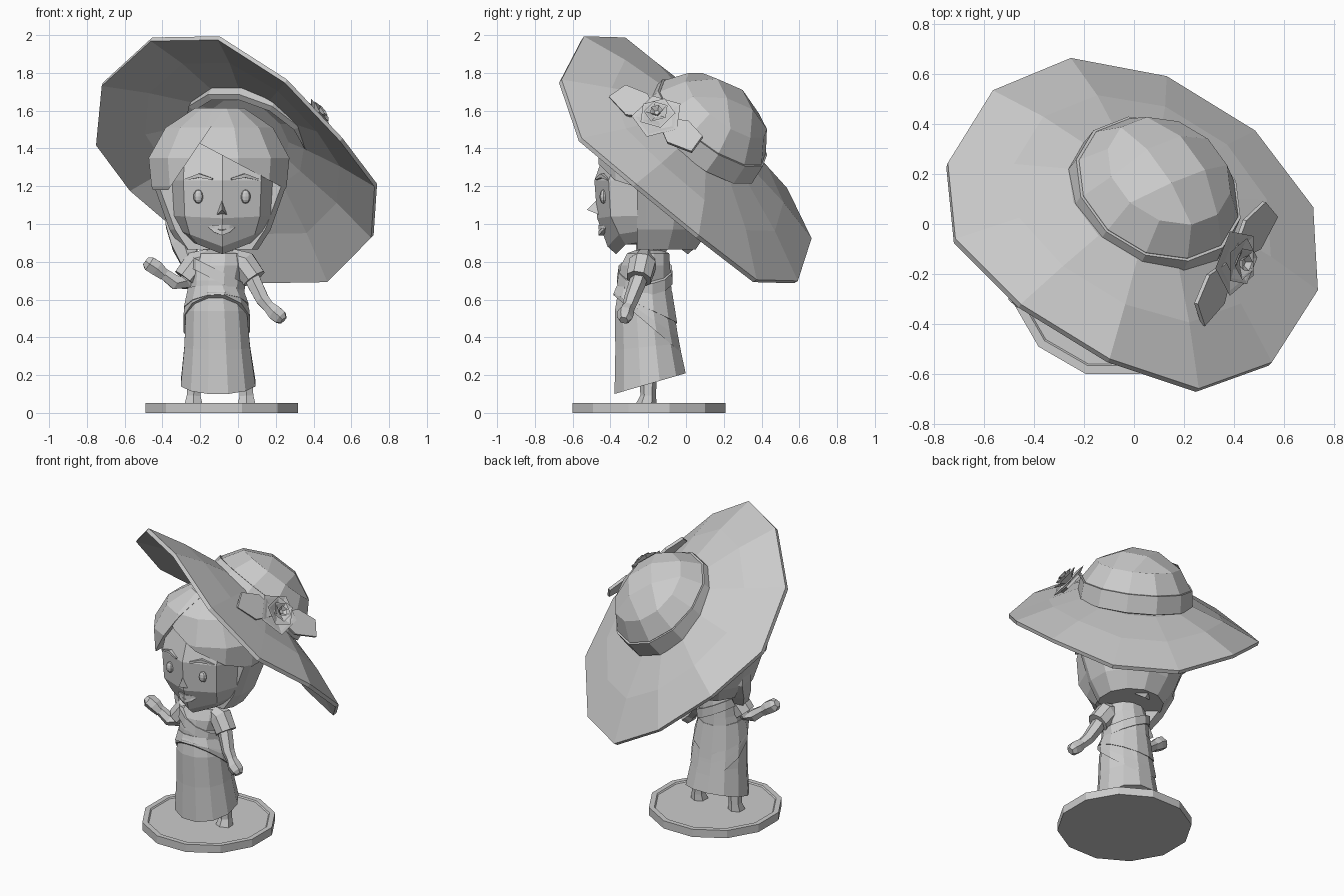
import bpy, bmesh, math
from mathutils import Vector as V

if "Cube" in bpy.data.objects:
    bpy.data.objects.remove(bpy.data.objects["Cube"])

mat = bpy.data.materials.new("light_grey")
mat.diffuse_color = (0.6, 0.6, 0.6, 1)
mat.use_nodes = True
mat.node_tree.nodes["Principled BSDF"].inputs["Base Color"].default_value = mat.diffuse_color
X, Y, Z = V((1, 0, 0)), V((0, 1, 0)), V((0, 0, 1))


def finish(name, bm):
    bmesh.ops.recalc_face_normals(bm, faces=bm.faces)
    me = bpy.data.meshes.new(name)
    bm.to_mesh(me)
    bm.free()
    me.materials.append(mat)
    ob = bpy.data.objects.new(name, me)
    bpy.context.collection.objects.link(ob)
    return ob


def ring(c, a, b, ra, rb, n, phase=0.5):
    """Points of an ellipse around c in the plane of a and b."""
    ang = [(i + phase) * math.tau / n for i in range(n)]
    return [V(c) + a * ra * math.cos(t) + b * rb * math.sin(t) for t in ang]


def loft_bm(rings, cap=True, closed=False):
    bm = bmesh.new()
    vs = [[bm.verts.new(p) for p in r] for r in rings]
    n = len(vs[0])
    pairs = list(zip(vs, vs[1:])) + ([(vs[-1], vs[0])] if closed else [])
    for r, s in pairs:
        for i in range(n):
            bm.faces.new((r[i], r[(i + 1) % n], s[(i + 1) % n], s[i]))
    if cap and not closed:
        bm.faces.new(vs[0])
        bm.faces.new(vs[-1])
    return bm


def loft(name, rings, cap=True, closed=False):
    return finish(name, loft_bm(rings, cap, closed))


def tube(name, pts, radii, n=6, flat=1.0):
    """Limb-like loft along a path."""
    pts = [V(p) for p in pts]
    rings = []
    for i, p in enumerate(pts):
        d = (pts[min(i + 1, len(pts) - 1)] - pts[max(i - 1, 0)]).normalized()
        a = d.cross(Y).normalized()
        rings.append(ring(p, a, a.cross(d), radii[i], radii[i] * flat, n))
    return loft(name, rings)


def body(name, rows, n=12, closed=False):
    """Rows of z, cx, cy, rx, ry, tilt along y, tilt along x."""
    rings = []
    for z, cx, cy, rx, ry, ty, tx in rows:
        r = ring((cx, cy, z), X, Y, rx, ry, n)
        rings.append([p + Z * (ty * (p.y - cy) + tx * (p.x - cx)) for p in r])
    return loft(name, rings, closed=closed)


# Round base with a raised rim
loft("base", [ring((-.086, -.195, z), X, Y, r, r, 12)
              for r, z in ((.419, 0), (.419, .053), (.385, .053), (.378, .045))])

# Legs and feet
for s, x in (("right", -.235), ("left", .045)):
    tube("leg_" + s, [(x, -.21, .04), (x, -.2, .09), (x * .9 - .01, -.2, .3)],
         [.055, .042, .045])

# Dress, wraps and sash
body("skirt", [(.155, -.105, -.19, .205, .195, .29, 0), (.35, -.11, -.205, .18, .175, .1, 0),
               (.54, -.115, -.22, .167, .162, 0, 0), (.67, -.12, -.22, .135, .14, 0, 0)])
body("bodice", [(.62, -.12, -.22, .15, .15, 0, 0), (.7, -.12, -.22, .14, .145, 0, 0),
                (.78, -.11, -.215, .15, .135, 0, 0), (.845, -.1, -.2, .125, .115, 0, 0),
                (.865, -.1, -.2, .06, .06, 0, 0)])
body("hip_wrap", [(.47, -.113, -.203, .183, .184, -.85, 0), (.52, -.113, -.211, .178, .176, -.7, 0),
                  (.62, -.118, -.22, .153, .153, -.3, 0), (.6, -.118, -.22, .13, .13, -.3, 0)])
body("waist_wrap", [(.55, -.115, -.216, .177, .175, -.45, .05), (.66, -.12, -.22, .15, .151, -.1, 0),
                    (.66, -.12, -.22, .13, .13, -.1, 0)])
body("sash", [(.7, -.115, -.218, .153, .152, 0, -.5), (.76, -.112, -.215, .156, .146, 0, -.5),
              (.76, -.112, -.215, .13, .12, 0, -.5), (.7, -.115, -.218, .13, .13, 0, -.5)], closed=True)
tube("neck", [(-.09, -.2, .8), (-.09, -.2, .95)], [.07, .07], 8)

# Sleeves, arms and hands
tube("sleeve_right", [(-.15, -.22, .82), (-.22, -.23, .79), (-.28, -.24, .71)], [.055, .075, .07], 8)
tube("sleeve_left", [(-.04, -.22, .82), (.03, -.23, .79), (.085, -.25, .71)], [.055, .075, .07], 8)
tube("arm_right", [(-.24, -.23, .77), (-.28, -.25, .69), (-.33, -.27, .69), (-.41, -.28, .75)],
     [.045, .045, .042, .032])
tube("hand_right", [(-.39, -.28, .73), (-.43, -.285, .765), (-.47, -.29, .79), (-.49, -.29, .805)],
     [.034, .045, .045, .025])
tube("arm_left", [(.05, -.23, .77), (.09, -.26, .68), (.13, -.29, .6), (.18, -.31, .54)],
     [.045, .045, .04, .032])
tube("hand_left", [(.165, -.305, .56), (.195, -.32, .53), (.225, -.325, .505), (.24, -.33, .49)],
     [.034, .045, .042, .025])

# Head with a keeled face and pointed chin
half = [(0, -1), (.75, -.74), (1, -.15), (.82, .6)]
section = half + [(0, 1)] + [(-x, y) for x, y in half[:0:-1]]
rows = [(.84, .17, .19, -.18, .4), (.88, .23, .235, -.18, .38), (1.03, .265, .275, -.195, .05),
        (1.23, .275, .29, -.195, 0), (1.4, .265, .28, -.145, 0), (1.54, .17, .17, -.13, 0)]
loft("head", [[V((-.083 + x * rx, cy + y * ry, z + k * abs(x * rx))) for x, y in section]
              for z, rx, ry, cy, k in rows])

# Eyes and brows
for s in (-1, 1):
    side = "right" if s < 0 else "left"
    bm = bmesh.new()
    bmesh.ops.create_uvsphere(bm, u_segments=8, v_segments=6, radius=1)
    for v in bm.verts:
        v.co = V((-.085 + s * .125 + v.co.x * .027, -.438 + v.co.y * .02, 1.145 + v.co.z * .037))
    finish("eye_" + side, bm)
    tube("brow_" + side, [(-.085 + s * x, y, z) for x, y, z in
                          ((.05, -.475, 1.238), (.12, -.443, 1.256), (.195, -.413, 1.235))],
         [.007, .015, .006], 4)

# Nose and lips
bm = bmesh.new()
tip, top, lo, hi = [bm.verts.new(p) for p in ((-.085, -.525, 1.075), (-.085, -.475, 1.125),
                                              (-.117, -.45, 1.045), (-.053, -.45, 1.045))]
for f in ((tip, top, lo), (tip, hi, top), (tip, lo, hi), (top, hi, lo)):
    bm.faces.new(f)
finish("nose", bm)
for name, z, sag in (("upper_lip", .985, -.002), ("lower_lip", .965, -.013)):
    tube(name, [(-.155, -.422, .985), (-.12, -.438, z), (-.085, -.45, z + sag),
                (-.05, -.438, z), (-.015, -.422, .985)], [.003, .015, .018, .015, .003], 4)

# Hair volume trimmed into back, fringe and side sweep
HAIR = [(.865, .21, .21, -.15), (.97, .28, .275, -.14), (1.2, .365, .345, -.13),
        (1.35, .38, .345, -.13), (1.51, .29, .285, -.13), (1.615, .13, .14, -.13)]


def hair(name, cuts, grow=1.0):
    bm = loft_bm([ring((-.095, cy, z), X, Y, rx * grow, ry * grow, 12) for z, rx, ry, cy in HAIR])
    for co, no in cuts:  # keep the side the direction points to
        bmesh.ops.bisect_plane(bm, geom=bm.verts[:] + bm.edges[:] + bm.faces[:],
                               plane_co=co, plane_no=no, clear_inner=True)
        bmesh.ops.holes_fill(bm, edges=[e for e in bm.edges if e.is_boundary])
    finish(name, bm)


hair("hair_back", [((0, -.26, 1), (0, 1, 0))], .99)
hair("hair_fringe", [((-.21, 0, 1.43), (.53, 0, 1)), ((-.21, 0, 1.43), (1, 0, .75))])
hair("hair_sweep", [((-.2, 0, 1.43), (-1, 0, .68)), ((0, 0, 1.18), (0, 0, 1))], 1.03)
tube("side_braid", [(-.33, -.1, 1.18), (-.305, -.11, 1.0), (-.285, -.17, .89), (-.255, -.22, .8),
                    (-.225, -.26, .72)], [.08, .09, .075, .055, .015])

# Tilted hat frame: u runs down the slope, v across it, n out of the brim
u = V((.347, .543, -.765)).normalized()
n = V((.393, .657, .645)).normalized()
v = n.cross(u).normalized()
C = V((0, 0, 1.345))


def hat_ring(ru, rv, h, shift=.03):
    return ring(C + n * h - u * shift, u, v, ru, rv, 12)


# Wavy brim: outline as (down, across, height), mirrored across the slope
rim = [(.861, .208, .024), (.595, .57, .066), (.213, .764, .03),
       (-.193, .762, -.075), (-.589, .572, -.06), (-.823, .209, .025)]
rim += [(a, -b, h) for a, b, h in reversed(rim)]


def rim_ring(s, lift, wave=1.0):
    return [C + u * (a * s - .04 * (1 - s)) + v * b * s + n * (h * wave + lift) for a, b, h in rim]


loft("hat_brim", [hat_ring(.36, .35, .17), rim_ring(.7, .1, .5), rim_ring(1, 0),
                  rim_ring(.995, -.025), rim_ring(.7, .075, .5), hat_ring(.34, .33, .145),
                  hat_ring(.2, .19, .18)])

# Crown frame stands a little more upright than the brim
cn = V((.344, .573, .743)).normalized()
cu = V((.381, .637, -.67)).normalized()
cv = cn.cross(cu)


def crown_ring(r, h, k=12, phase=.5):
    return ring(V((.058, .075, 1.45)) + cn * h, cu, cv, r, r, k, phase)


loft("hat_band", [crown_ring(.33, -.01), crown_ring(.365, 0), crown_ring(.355, .115),
                  crown_ring(.32, .115)], cap=False)

# Crown: three rings closed by a square grid top
bm = loft_bm([crown_ring(.34, 0), crown_ring(.343, .12), crown_ring(.265, .24)], cap=False)
bm.verts.ensure_lookup_table()
edge = bm.verts[24:36]
inner = [bm.verts.new(p) for p in crown_ring(.125, .32, 4, 1 / 6)]
for k in range(4):
    i = 3 * k
    bm.faces.new((edge[i - 1], edge[i], edge[i + 1], inner[k]))
    bm.faces.new((edge[i + 1], edge[i + 2], inner[(k + 1) % 4], inner[k]))
bm.faces.new(inner)
finish("hat_crown", bm)

# Flower: nested five-sided petal cups with two leaves
F = V((.41, -.15, 1.57))
fn = V((.8, -.15, .58)).normalized()
fu = V((.13, .205, -.14))
fu = (fu - fn * fu.dot(fn)).normalized()
fv = fn.cross(fu)
for k, (r, h) in enumerate(((.14, .0), (.1, .03), (.068, .045), (.036, .055))):
    loft(f"flower_petals_{k + 1}",
         [ring(F + fn * (h - .03), fu, fv, r * .45, r * .45, 5, k * .5),
          ring(F + fn * h, fu, fv, r, r, 5, k * .5),
          ring(F + fn * (h - .003), fu, fv, r * .85, r * .85, 5, k * .5),
          ring(F + fn * (h - .02), fu, fv, r * .4, r * .4, 5, k * .5)])
for s, name in ((-1, "upper_leaf"), (1, "lower_leaf")):
    shape = [(.04, -.03), (.15, -.09), (.3, -.06), (.28, .05), (.15, .08), (.04, .03)]
    loft(name, [[F + fu * s * a + fv * b + fn * (h + .04 * a) for a, b in shape] for h in (-.03, -.012)])
